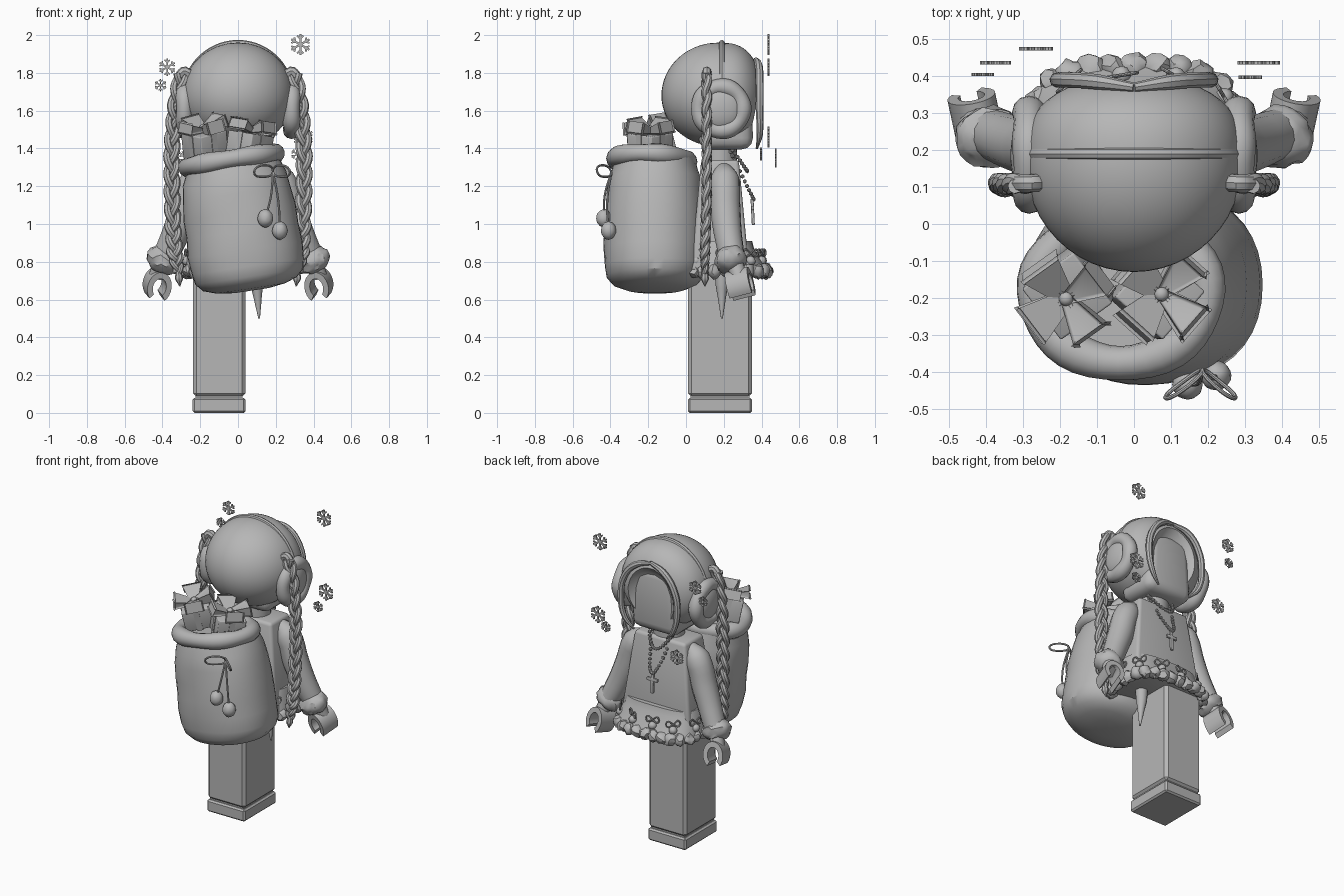
import bpy, bmesh, random
from math import sin, cos, pi, radians
from mathutils import Matrix, Vector, Euler

random.seed(4)
if "Cube" in bpy.data.objects:
    bpy.data.objects.remove(bpy.data.objects["Cube"])

GREY = bpy.data.materials.new("plain_grey")
GREY.use_nodes = True
GREY.diffuse_color = (0.47, 0.47, 0.47, 1)
GREY.node_tree.nodes["Principled BSDF"].inputs["Base Color"].default_value = (0.47, 0.47, 0.47, 1)
made = []


def place(loc, rot=(0, 0, 0), scale=(1, 1, 1)):
    return Matrix.LocRotScale(Vector(loc), Euler(rot), Vector(scale))


def link(name, data):
    ob = bpy.data.objects.new(name, data)
    data.materials.append(GREY)
    bpy.context.collection.objects.link(ob)
    made.append(ob)
    return ob


def finish(name, bm, matrix=Matrix()):
    bm.transform(matrix)
    bmesh.ops.recalc_face_normals(bm, faces=bm.faces)
    me = bpy.data.meshes.new(name)
    bm.to_mesh(me)
    bm.free()
    return link(name, me)


def box(name, matrix, taper=(1, 1), bevel=0.0, steps=3):
    bm = bmesh.new()
    bmesh.ops.create_cube(bm, size=1)
    for v in bm.verts:
        if v.co.z > 0:
            v.co.x *= taper[0]
            v.co.y *= taper[1]
    bm.transform(matrix)
    if bevel:
        bmesh.ops.bevel(bm, geom=bm.edges[:], offset=bevel, segments=steps, affect='EDGES', profile=0.5)
    return finish(name, bm)


def ball(name, matrix, fluff=0.0, detail=3):
    bm = bmesh.new()
    bmesh.ops.create_icosphere(bm, subdivisions=detail, radius=1)
    for v in bm.verts:
        v.co *= 1 + random.uniform(-fluff, fluff)
    return finish(name, bm, matrix)


def loft(name, rings, matrix=Matrix(), closed=False):
    bm = bmesh.new()
    rows = [[bm.verts.new(p) for p in ring] for ring in rings]
    n = len(rows[0])
    pairs = list(zip(rows, rows[1:])) + ([(rows[-1], rows[0])] if closed else [])
    for a, b in pairs:
        for i in range(n):
            bm.faces.new((a[i], a[(i + 1) % n], b[(i + 1) % n], b[i]))
    if not closed:
        bm.faces.new(rows[0])
        bm.faces.new(rows[-1])
    return finish(name, bm, matrix)


def donut(name, rx, ry, tube_r, matrix, ripple=0.0):
    rings = []
    for i in range(40):
        a = 2 * pi * i / 40
        puff = tube_r * (1 + ripple * sin(5 * a))
        rings.append([((rx + puff * cos(b)) * cos(a), (ry + puff * cos(b)) * sin(a), puff * sin(b))
                      for b in (2 * pi * j / 12 for j in range(12))])
    return loft(name, rings, matrix, closed=True)


def oval(cx, cy, rx, ry, z, power=1.0, n=40):
    def bend(v):
        return abs(v) ** power * (1 if v > 0 else -1)
    return [(cx + rx * bend(cos(2 * pi * i / n)), cy + ry * bend(sin(2 * pi * i / n)), z) for i in range(n)]


def spaced(ring, gap):
    # evenly spaced points picked from a dense ring
    kept = [Vector(ring[0])]
    for p in map(Vector, ring):
        if (p - kept[-1]).length >= gap and (len(kept) < 3 or (p - kept[0]).length > gap * 0.6):
            kept.append(p)
    return kept


def tube(name, pts, r, radii=None, cyclic=False, res=4, sides=2):
    cu = bpy.data.curves.new(name, 'CURVE')
    cu.dimensions = '3D'
    cu.bevel_depth, cu.bevel_resolution, cu.resolution_u = r, sides, res
    cu.use_fill_caps = True
    sp = cu.splines.new('BEZIER')
    sp.bezier_points.add(len(pts) - 1)
    sp.use_cyclic_u = cyclic
    for i, (bp, p) in enumerate(zip(sp.bezier_points, pts)):
        bp.co = p
        bp.handle_left_type = bp.handle_right_type = 'AUTO'
        bp.radius = radii[i] if radii else 1
    return link(name, cu)


# leg, foot and tapered peg
box("foot", place((-0.1, 0.18, 0.04), scale=(0.28, 0.34, 0.08)), bevel=0.01, steps=1)
box("ankle", place((-0.1, 0.18, 0.09), scale=(0.25, 0.31, 0.06)))
box("leg", place((-0.1, 0.18, 0.425), scale=(0.277, 0.337, 0.68)), bevel=0.018, steps=1)
tube("peg", [(0.1, 0.19, 0.78), (0.1, 0.19, 0.68), (0.105, 0.19, 0.6), (0.112, 0.19, 0.5)], 0.04,
     [1, 0.85, 0.5, 0.12], sides=4)

# torso and neck
box("torso", place((0, 0.18, 1.045), scale=(0.52, 0.31, 0.59)), taper=(0.72, 0.64), bevel=0.02)
loft("neck", [oval(0, 0.18, 0.1, 0.09, z, n=24) for z in (1.33, 1.46)])

# skirt with fluffy hem, bows and pom-poms
loft("skirt", [oval(0, y, rx, ry, z, 0.6) for y, rx, ry, z in
               ((0.19, 0.255, 0.16, 0.91), (0.19, 0.265, 0.17, 0.87), (0.215, 0.285, 0.215, 0.76), (0.21, 0.25, 0.17, 0.745))])
for i, p in enumerate(spaced(oval(0, 0.215, 0.265, 0.21, 0.75, 0.6, 400), 0.055)):
    ball("hem_fluff", place(p, (i, i, 0), (0.042, 0.038, 0.037)), 0.16, 2)
for i, p in enumerate(spaced(oval(0, 0.205, 0.272, 0.198, 0.805, 0.6, 400), 0.14)):
    ball("skirt_pompom", place(p, scale=(0.026,) * 3), 0.06, 2)
    d = Vector((-(p.y - 0.2), p.x, 0)).normalized() * 0.035
    top = p + Vector((0, 0, 0.04))
    tube("skirt_bow", [top, top + d + Vector((0, 0, 0.02)), top + d - Vector((0, 0, 0.015)), top,
                       top - d + Vector((0, 0, 0.02)), top - d - Vector((0, 0, 0.015))], 0.005, cyclic=True)

# hair shell with a face opening
bm = bmesh.new()
bmesh.ops.create_uvsphere(bm, u_segments=48, v_segments=32, radius=1)
for v in bm.verts:
    x, y, z = v.co
    v.co = (0.295 * x, 0.17 + (0.235 * y ** 0.7 if y > 0 else 0.3 * y), 1.68 + (0.28 if z > 0 else 0.27) * z)
hair = finish("hair", bm)
cutter = ball("face_cutter", place((0, 0.42, 1.6), scale=(0.19, 0.11, 0.26)))
cutter.hide_render = True
mod = hair.modifiers.new("opening", 'BOOLEAN')
mod.operation, mod.object = 'DIFFERENCE', cutter
bpy.context.view_layer.objects.active = hair
bpy.ops.object.modifier_apply(modifier=mod.name)
made.remove(cutter)
bpy.data.objects.remove(cutter)
box("face", place((0, 0.21, 1.605), scale=(0.35, 0.29, 0.42)), taper=(0.9, 0.95), bevel=0.06)

# headband
arch = [(0.284 * cos(a), 0.19, 1.67 + 0.288 * sin(a)) for a in (pi * i / 16 for i in range(17))]
tube("headband", arch, 0.016)

PATH = [Vector(p) for p in ((0.3, 0.11, 1.8), (0.335, 0.11, 1.6), (0.35, 0.11, 1.4), (0.35, 0.11, 1.2),
                            (0.345, 0.105, 1.0), (0.335, 0.1, 0.85), (0.315, 0.1, 0.74))]
for s in (-1, 1):
    # ear muffs: soft ring around a domed cap
    donut("earmuff_ring", 0.116, 0.116, 0.044, place((s * 0.284, 0.185, 1.61), (0, pi / 2, 0)), 0.06)
    ball("earmuff_cap", place((s * 0.285, 0.185, 1.61), scale=(0.05, 0.115, 0.115)))
    # fringe strand framing the face
    tube("fringe_strand", [(0, 0.37, 1.87), (s * 0.1, 0.385, 1.84), (s * 0.18, 0.39, 1.75), (s * 0.208, 0.39, 1.61),
                           (s * 0.18, 0.39, 1.47), (s * 0.12, 0.375, 1.4)], 0.021, [0.6, 1, 1, 1, 0.8, 0.3])
    # three-strand braid
    for k in range(3):
        pts, radii = [], []
        for i in range(61):
            t = i / 60
            a = 2 * pi * (4.3 * t + k / 3)
            size = 1 if t < 0.85 else 1 - (t - 0.85) * 2.5
            j = min(i // 10, 5)
            p = PATH[j].lerp(PATH[j + 1], i / 10 - j) + Vector((0.026 * sin(a), 0.009 * sin(2 * a), 0)) * size
            pts.append((s * p.x, p.y, p.z))
            radii.append(size)
        tube("braid_strand", pts, 0.02, radii, res=2)
    tube("braid_root", [(s * 0.24, 0.115, 1.74), (s * 0.28, 0.11, 1.81), (s * 0.315, 0.11, 1.78)], 0.024)
    tube("braid_tip", [(s * 0.315, 0.1, 0.75), (s * 0.312, 0.1, 0.71), (s * 0.308, 0.1, 0.67)], 0.022, [0.7, 1, 0.1])
    # arm, furry cuff and gripping hand
    tube("arm", [(s * 0.16, 0.2, 1.29), (s * 0.225, 0.205, 1.23), (s * 0.285, 0.21, 1.06), (s * 0.365, 0.235, 0.87),
                 (s * 0.395, 0.25, 0.81)], 0.08, [0.55, 1, 1, 0.88, 0.8], sides=5)
    ball("cuff", place((s * 0.395, 0.235, 0.81), (0.3, s * -0.5, 0), (0.092, 0.085, 0.07)), 0.08)
    tube("wrist", [(s * 0.4, 0.25, 0.82), (s * 0.43, 0.28, 0.72)], 0.045, sides=4)
    arc = [radians(-50 + 280 * i / 20) for i in range(21)]
    prof = [(0.065 * cos(a), 0.085 * sin(a)) for a in arc] + [(0.036 * cos(a), 0.05 * sin(a)) for a in reversed(arc)]
    loft("hand", [[(x, y, z) for x, z in prof] for y in (-0.062, 0.062)],
         place((s * 0.428, 0.287, 0.677), (0.25, s * -0.15, s * -0.25)))

# necklaces and cross pendant
for low, depth, n in ((1.28, 0.11, 26), (1.13, 0.085, 34)):
    for i in range(n):
        a = pi * (i + 0.5) / n
        z = 1.43 - (1.43 - low) * sin(a) ** 2
        ball("bead", place((depth * cos(a), 0.19 + sin(a) * (0.1 + (1.43 - z) * 0.23), z), scale=(0.012,) * 3), detail=1)
box("cross_upright", place((0, 0.353, 1.065), (0.05, 0, 0), (0.022, 0.016, 0.14)), bevel=0.004)
box("cross_bar", place((0, 0.353, 1.085), (0.05, 0, 0), (0.08, 0.016, 0.022)), bevel=0.004)

# sack, leaning to one side, with a sagging rounded base
LEAN = place((0.068, -0.165, 0.667), (0, -0.15, 0))
sack = []
for r, z in ((0.3, -0.02), (0.6, -0.008), (0.82, 0.015), (0.94, 0.055), (0.99, 0.11), (1, 0.2), (0.99, 0.3),
             (0.975, 0.4), (0.95, 0.5), (0.9, 0.58), (0.84, 0.63), (0.8, 0.68), (0.74, 0.69), (0.72, 0.65)):
    ring = oval(0, 0, 0.305 * r, 0.27 * r, z, 0.93)
    sack.append([(x * (1 + 0.012 * sin(x * 20 + z * 35)), y * (1 + 0.012 * sin(z * 45 + x * 9)), h) for x, y, h in ring])
loft("sack", sack, LEAN)
donut("sack_rim", 0.236, 0.192, 0.05, place((-0.035, -0.185, 1.338), (-0.04, -0.16, 0)), 0.08)

# drawstring with bow and pom-poms
knot = Vector((0.185, -0.395, 1.275))
for dx in (-0.1, 0.09):
    tube("cord_loop", [knot, knot + Vector((dx * 0.6, -0.06, 0.035)), knot + Vector((dx, -0.075, 0)),
                       knot + Vector((dx * 0.5, -0.03, -0.025))], 0.006, cyclic=True)
for end in ((0.145, -0.435, 1.03), (0.222, -0.41, 0.965)):
    mid = (Vector(end) + knot) / 2 + Vector((0.01, -0.015, 0))
    tube("cord_tail", [knot, mid, end], 0.006)
    ball("cord_pompom", place(end, scale=(0.041, 0.04, 0.048)), 0.03)

# wrapped presents with four-loop bows along the ribbons
for loc, rot in (((-0.175, -0.18, 1.42), (0.14, -0.22, 0.62)), ((0.06, -0.19, 1.41), (0.12, 0.1, 0.85))):
    base = place(loc, rot)
    box("present", base @ place((0, 0, 0), scale=(0.175, 0.175, 0.14)), bevel=0.006)
    box("ribbon", base @ place((0, 0, 0), scale=(0.035, 0.182, 0.148)))
    box("ribbon", base @ place((0, 0, 0), scale=(0.182, 0.035, 0.148)))
    for q in range(4):
        turn = base @ place((0, 0, 0.08), (0, 0, q * pi / 2)) @ place((0, 0, 0), (0, radians(74), 0))
        box("bow_loop", turn @ place((0, 0, 0.065), (pi, 0, 0), (0.05, 0.1, 0.11)), taper=(0.4, 0.35), bevel=0.009)
    ball("bow_knot", base @ place((0, 0, 0.095), scale=(0.02, 0.02, 0.018)), detail=2)

# floating snowflakes
for x, y, z, r in ((0.33, 0.437, 1.95, 0.055), (-0.375, 0.437, 1.83, 0.046), (-0.41, 0.405, 1.735, 0.033),
                   (0.345, 0.437, 1.46, 0.055), (0.315, 0.397, 1.37, 0.035), (-0.265, 0.475, 1.35, 0.05)):
    for k in range(6):
        arm = place((x, y, z), (0, k * pi / 3, 0))
        box("snowflake_arm", arm @ place((0, 0, r / 2), scale=(r * 0.2, 0.009, r)))
        for s in (-1, 1):
            box("snowflake_twig", arm @ place((s * r * 0.15, 0, r * 0.7), (0, s * 0.8, 0), (r * 0.17, 0.009, r * 0.42)))

# turn tubes into meshes and smooth everything with sharp edges kept
bpy.ops.object.select_all(action='DESELECT')
for ob in made:
    ob.select_set(True)
bpy.context.view_layer.objects.active = hair
bpy.ops.object.convert(target='MESH')
bpy.ops.object.shade_smooth_by_angle(angle=radians(35))
